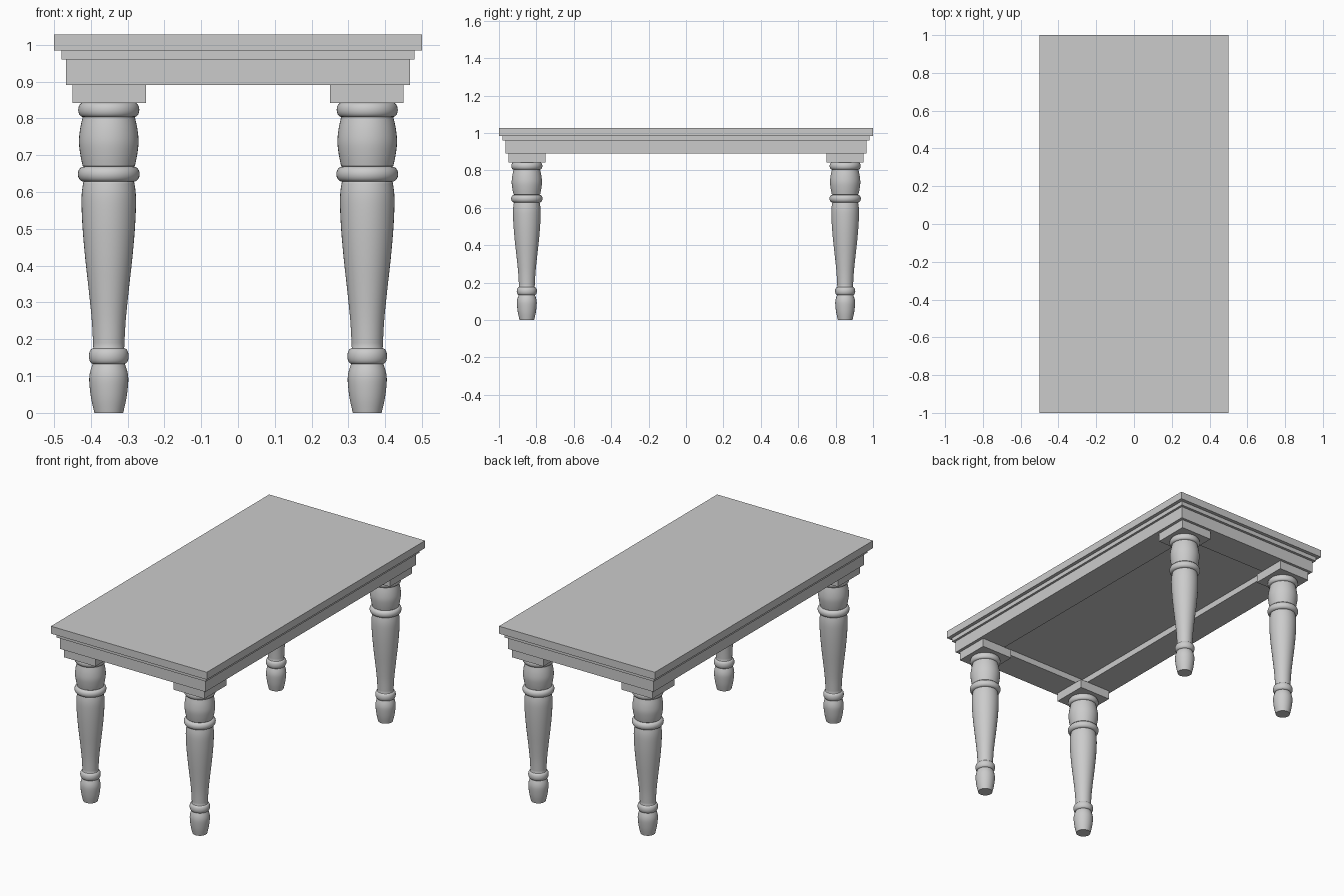
import bpy, bmesh, math
from mathutils import Vector

if "Cube" in bpy.data.objects:
    bpy.data.objects.remove(bpy.data.objects["Cube"])


def finish(name, bm, smooth=False):
    bmesh.ops.recalc_face_normals(bm, faces=bm.faces)
    mesh = bpy.data.meshes.new(name)
    bm.to_mesh(mesh)
    bm.free()
    obj = bpy.data.objects.new(name, mesh)
    bpy.context.collection.objects.link(obj)
    if smooth:
        bpy.ops.object.select_all(action='DESELECT')
        obj.select_set(True)
        bpy.context.view_layer.objects.active = obj
        bpy.ops.object.shade_smooth_by_angle(angle=math.radians(40))
    return obj


def box(name, hx, hy, z0, z1, cx=0, cy=0, inset=0, depth=0):
    """Box with an optional recess sunk into its underside."""
    bm = bmesh.new()
    bmesh.ops.create_cube(bm, size=1)
    for v in bm.verts:
        v.co = (cx + 2 * hx * v.co.x, cy + 2 * hy * v.co.y,
                z0 if v.co.z < 0 else z1)
    if inset:
        bm.normal_update()
        bottom = min(bm.faces, key=lambda f: f.calc_center_median().z)
        bmesh.ops.inset_region(bm, faces=[bottom], thickness=inset)
        panel = bmesh.ops.extrude_discrete_faces(bm, faces=[bottom])['faces'][0]
        bmesh.ops.translate(bm, verts=panel.verts, vec=(0, 0, depth))
    return finish(name, bm)


def curve_through(pts, steps=4):
    """Smooth profile through (radius, height) points."""
    p = [pts[0]] + pts + [pts[-1]]
    out = []
    for a, b, c, d in zip(p, p[1:], p[2:], p[3:]):
        a, b, c, d = map(Vector, (a, b, c, d))
        for i in range(steps):
            t = i / steps
            out.append(0.5 * (2 * b + (c - a) * t + (2 * a - 5 * b + 4 * c - d) * t * t
                              + (3 * b - a - 3 * c + d) * t ** 3))
    return out + [Vector(pts[-1])]


def ring(r_in, r_out, z0, z1, steps=10):
    """Half-round turned bead."""
    return [Vector((r_in + (r_out - r_in) * math.sin(math.pi * i / steps),
                    (z0 + z1) / 2 - (z1 - z0) / 2 * math.cos(math.pi * i / steps)))
            for i in range(steps + 1)]


# Turned leg profile: foot, ankle bead, taper, middle bead, bulb, top bead
profile = curve_through([(.039, 0), (.048, .04), (.053, .085), (.051, .11), (.044, .132)])
profile += ring(.043, .054, .133, .175)
profile += curve_through([(.042, .177), (.046, .25), (.054, .33), (.064, .42),
                          (.071, .5), (.074, .565), (.073, .6), (.069, .627)])
profile += ring(.068, .084, .628, .669)
profile += curve_through([(.071, .671), (.077, .7), (.081, .735), (.078, .77), (.071, .803)])
profile += ring(.071, .083, .804, .842)


def leg(name, cx, cy, sides=40):
    bm = bmesh.new()
    loops = []
    for r, z in profile:
        loops.append([bm.verts.new((cx + r * math.cos(2 * math.pi * k / sides),
                                    cy + r * math.sin(2 * math.pi * k / sides), z))
                      for k in range(sides)])
    for lo, hi in zip(loops, loops[1:]):
        for k in range(sides):
            n = (k + 1) % sides
            bm.faces.new((lo[k], lo[n], hi[n], hi[k]))
    bm.faces.new(loops[0])
    bm.faces.new(loops[-1])
    return finish(name, bm, smooth=True)


# Stepped top and recessed apron
box("table_top", .5, 1.0, .984, 1.027)
box("top_moulding", .48, .98, .96, .984)
box("apron", .467, .965, .891, .96, inset=.24, depth=.035)

# Corner blocks and legs
for sx, side in ((-1, "left"), (1, "right")):
    for sy, end in ((-1, "front"), (1, "back")):
        box(f"{end}_{side}_block", .1, .1, .841, .891, sx * .35, sy * .85)
        leg(f"{end}_{side}_leg", sx * .351, sy * .851)
